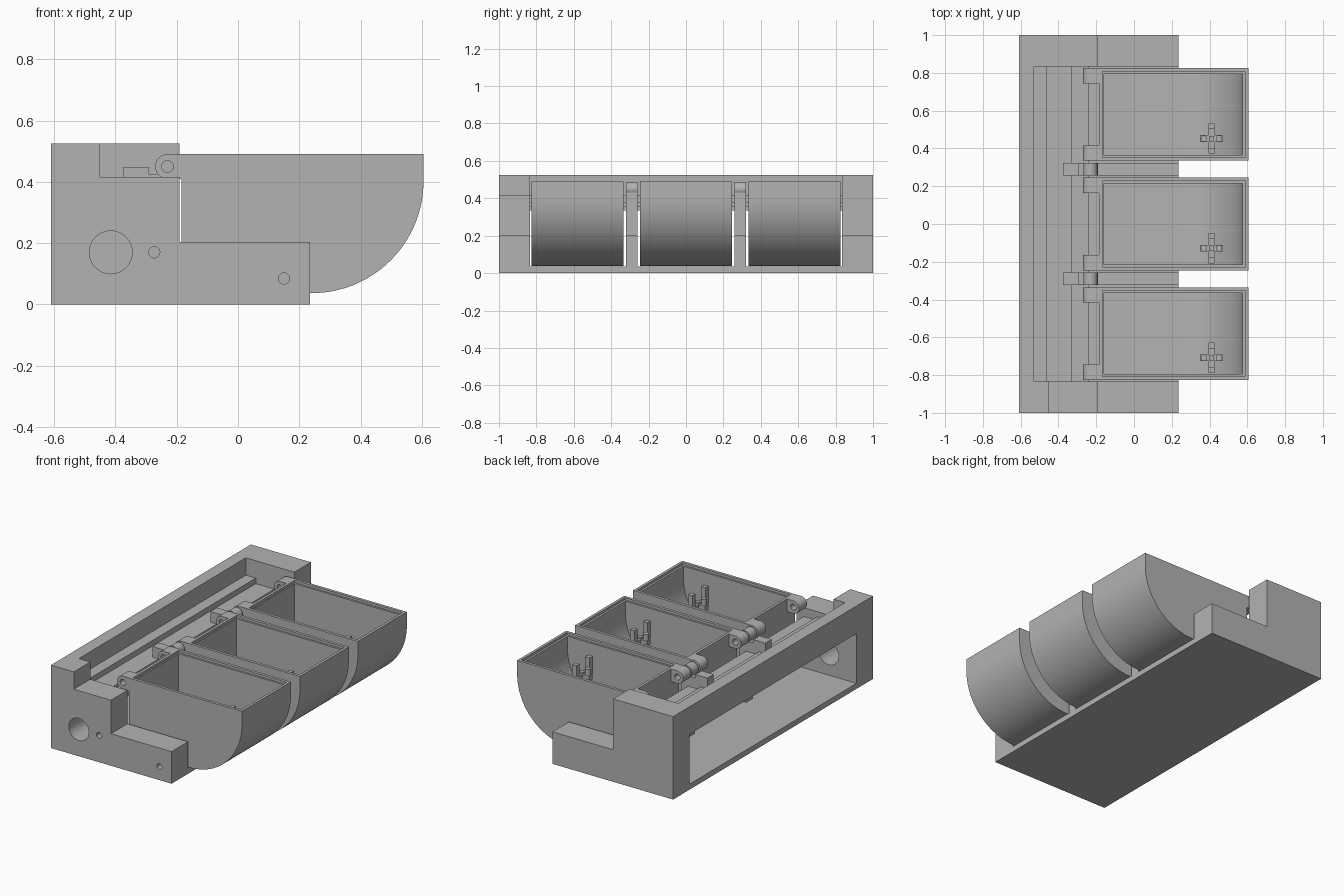
import bpy, bmesh, math

if "Cube" in bpy.data.objects:
    bpy.data.objects.remove(bpy.data.objects["Cube"])

grey = bpy.data.materials.new("plain grey")
grey.diffuse_color = (0.45, 0.45, 0.45, 1)
grey.use_nodes = True
grey.node_tree.nodes["Principled BSDF"].inputs["Base Color"].default_value = grey.diffuse_color


def extrude(name, profile, y0, y1):
    """Solid made from an x-z profile swept along y."""
    bm = bmesh.new()
    face = bm.faces.new([bm.verts.new((x, y0, z)) for x, z in profile])
    ext = bmesh.ops.extrude_face_region(bm, geom=[face])
    verts = [g for g in ext["geom"] if isinstance(g, bmesh.types.BMVert)]
    bmesh.ops.translate(bm, verts=verts, vec=(0, y1 - y0, 0))
    bmesh.ops.recalc_face_normals(bm, faces=bm.faces)
    mesh = bpy.data.meshes.new(name)
    bm.to_mesh(mesh)
    bm.free()
    mesh.materials.append(grey)
    ob = bpy.data.objects.new(name, mesh)
    bpy.context.collection.objects.link(ob)
    return ob


def rect(x0, x1, z0, z1):
    return [(x0, z0), (x1, z0), (x1, z1), (x0, z1)]


def arc(cx, cz, r, a0, a1, n):
    return [(cx + r * math.cos(math.radians(a0 + (a1 - a0) * i / n)),
             cz + r * math.sin(math.radians(a0 + (a1 - a0) * i / n)))
            for i in range(n + 1)]


def circle(cx, cz, r, n=32):
    return arc(cx, cz, r, 0, 360, n)[:-1]


def select(ob):
    bpy.ops.object.select_all(action='DESELECT')
    ob.select_set(True)
    bpy.context.view_layer.objects.active = ob


def cut(ob, cutter):
    mod = ob.modifiers.new("cut", 'BOOLEAN')
    mod.operation = 'DIFFERENCE'
    mod.solver = 'EXACT'
    mod.object = cutter
    select(ob)
    bpy.ops.object.modifier_apply(modifier=mod.name)
    bpy.data.objects.remove(cutter)


def smooth(ob):
    select(ob)
    bpy.ops.object.shade_smooth_by_angle(angle=math.radians(30))


BACK, STEP, FRONT = -0.61, -0.19, 0.235
IN = 0.835
HX, HZ = -0.23, 0.45   # hinge axis

# Housing: end walls, the front one notched and drilled
low = [(BACK, 0), (FRONT, 0), (FRONT, 0.203)]
extrude("rear_end_wall", low + [(STEP, 0.203), (STEP, 0.525), (BACK, 0.525)], IN, 1)
end = extrude("front_end_wall", low + [(STEP, 0.203), (STEP, 0.415), (-0.45, 0.415),
                                       (-0.45, 0.525), (BACK, 0.525)], -1, -IN)
for x, z, r in ((-0.415, 0.17, 0.07), (-0.273, 0.17, 0.018), (0.15, 0.085, 0.018)):
    cut(end, extrude("hole_cutter", circle(x, z, r), -1.1, -0.7))
smooth(end)

# Housing: floor and the stepped deck above the open back window
extrude("floor", rect(BACK, FRONT, 0, 0.035), -IN, IN)
extrude("stepped_deck", [(BACK, 0.35), (-0.24, 0.335), (-0.24, 0.36), (-0.33, 0.36),
                         (-0.33, 0.38), (-0.46, 0.38), (-0.46, 0.415), (-0.53, 0.415),
                         (-0.53, 0.525), (BACK, 0.525)], -IN, IN)

# Dividers between bins with a clip and a hinge knuckle on top
for y in (-0.29, 0.29):
    extrude("divider", [(-0.24, 0.035), (FRONT, 0.035), (FRONT, 0.203), (STEP, 0.203),
                        (STEP, 0.43), (-0.24, 0.43)], y - 0.032, y + 0.032)
    extrude("divider_clip", [(-0.375, 0.36), (-0.24, 0.36), (-0.24, 0.425), (-0.29, 0.425),
                             (-0.29, 0.447), (-0.375, 0.447)], y - 0.032, y + 0.032)
    smooth(extrude("divider_knuckle", circle(HX, HZ, 0.038), y - 0.032, y + 0.032))

# Tilting bins
for yc in (-0.58, 0, 0.58):
    y0, y1 = yc - 0.245, yc + 0.245
    body = [(-0.185, 0.49), (-0.185, 0.037)] + arc(0.24, 0.402, 0.365, -90, 0, 32) + [(0.605, 0.49)]
    hollow = [(-0.16, 0.6), (-0.16, 0.067)] + arc(0.24, 0.402, 0.335, -90, 0, 32) + [(0.575, 0.6)]
    bin_ob = extrude("bin", body, y0, y1)
    cut(bin_ob, extrude("hollow_cutter", hollow, y0 + 0.03, y1 - 0.03))
    # Shallow ledge inside the rim
    cut(bin_ob, extrude("ledge_cutter", rect(-0.168, 0.588, 0.475, 0.6), y0 + 0.018, y1 - 0.018))
    smooth(bin_ob)

    # Hinge lugs at both ends of the bin's back edge
    for a, b in ((y0, y0 + 0.08), (y1 - 0.08, y1)):
        lug = extrude("hinge_lug", [(-0.18, 0.41), (-0.18, 0.49)]
                      + arc(HX, HZ, 0.04, 90, 270, 20), a, b)
        cut(lug, extrude("pin_hole_cutter", circle(HX, HZ, 0.019), a - 0.1, b + 0.1))
        smooth(lug)

    # Cross-shaped holder inside the bin
    yp, xp = yc - 0.128, 0.41
    extrude("holder_stem", rect(xp - 0.014, xp + 0.014, 0.09, 0.33), yp - 0.014, yp + 0.014)
    extrude("holder_long_bar", rect(xp - 0.015, xp + 0.015, 0.29, 0.32), yp - 0.08, yp + 0.08)
    extrude("holder_cross_bar", rect(xp - 0.06, xp + 0.06, 0.29, 0.32), yp - 0.018, yp + 0.018)
    for s in (-1, 1):
        extrude("holder_post", rect(xp - 0.015, xp + 0.015, 0.29, 0.40),
                yp + s * 0.065 - 0.015, yp + s * 0.065 + 0.015)
        bpy.ops.mesh.primitive_cylinder_add(vertices=20, radius=0.017, depth=0.07,
                                            location=(xp + s * 0.04, yp, 0.325))
        peg = bpy.context.object
        peg.name = "holder_peg"
        peg.data.materials.append(grey)
        smooth(peg)
